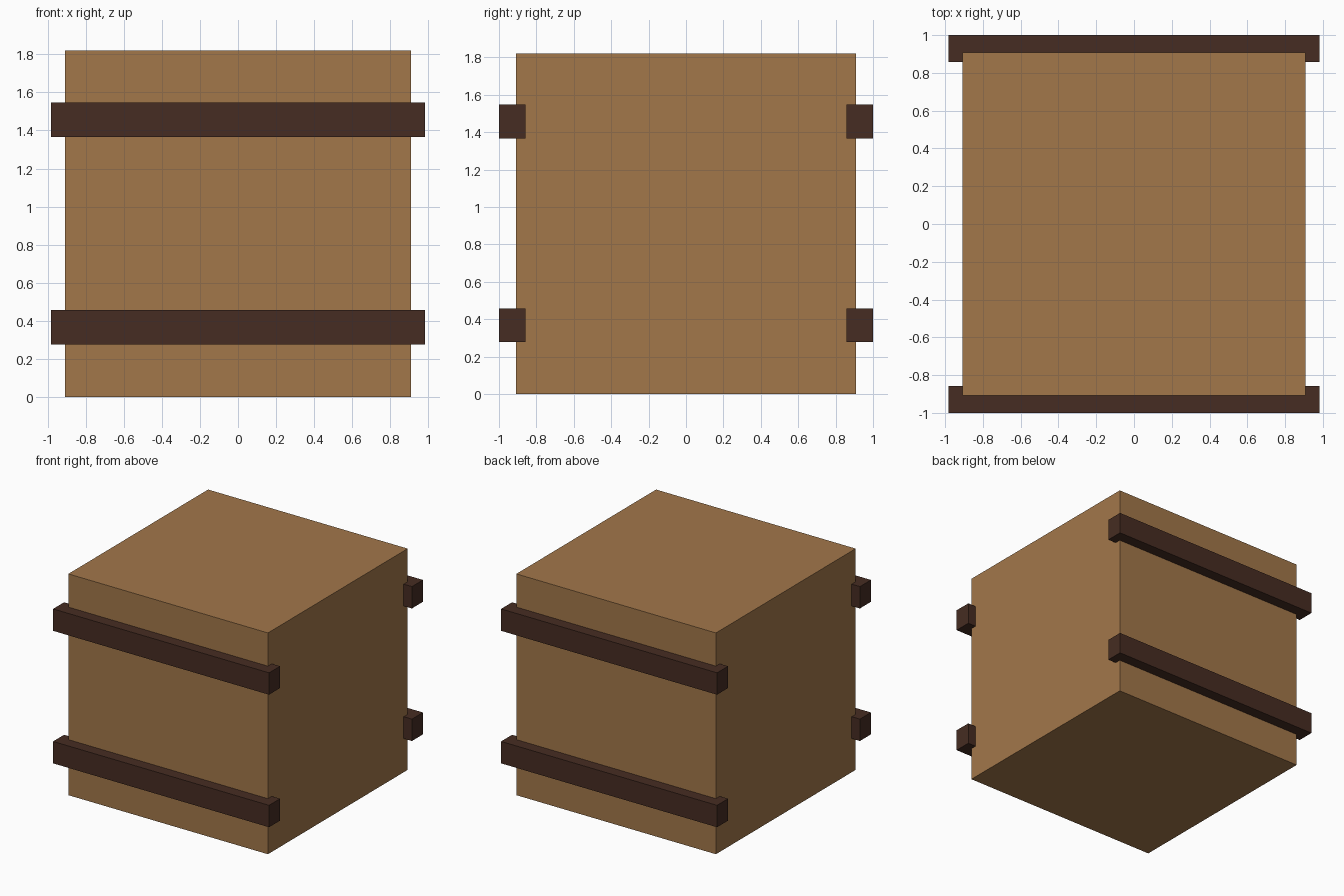
import bpy

if "Cube" in bpy.data.objects:
    bpy.data.objects.remove(bpy.data.objects["Cube"])


def make_material(name, color):
    mat = bpy.data.materials.new(name)
    mat.diffuse_color = (*color, 1.0)
    mat.use_nodes = True
    mat.node_tree.nodes["Principled BSDF"].inputs["Base Color"].default_value = mat.diffuse_color
    return mat


def add_box(name, size, center, mat):
    bpy.ops.mesh.primitive_cube_add(size=1, location=center)
    obj = bpy.context.object
    obj.name = name
    obj.scale = size
    bpy.ops.object.transform_apply(location=False, rotation=False, scale=True)
    obj.data.materials.append(mat)
    return obj


light_wood = make_material("light wood", (0.361, 0.184, 0.0685))
dark_wood = make_material("dark wood", (0.0612, 0.0252, 0.0160))

# Crate body
HEIGHT = 1.82
add_box("crate_body", (1.816, 1.816, HEIGHT), (0, 0, HEIGHT / 2), light_wood)

# Two battens across the front and two across the back
for side, sign in (("front", -1), ("back", 1)):
    for level, z in (("lower", 0.367), ("upper", 1.457)):
        add_box(f"{side}_{level}_batten", (1.965, 0.143, 0.18),
                (0, sign * 0.9285, z), dark_wood)
